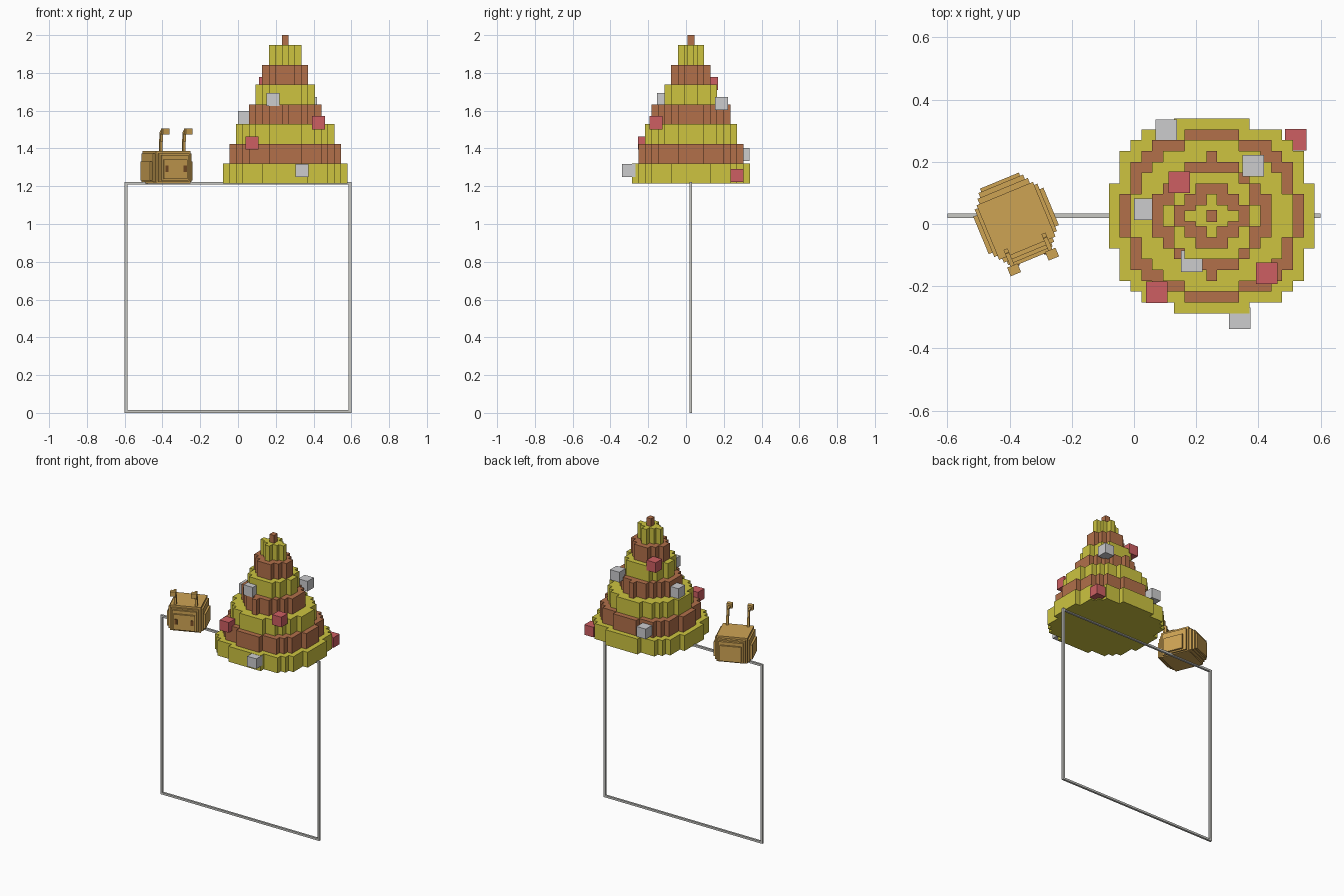
import bpy, bmesh, math
from mathutils import Matrix, Vector

if "Cube" in bpy.data.objects:
    bpy.data.objects.remove(bpy.data.objects["Cube"])


def material(name, r, g, b):
    def lin(c):
        c /= 255
        return c / 12.92 if c < 0.04 else ((c + 0.055) / 1.055) ** 2.4
    m = bpy.data.materials.new(name)
    m.diffuse_color = (lin(r), lin(g), lin(b), 1)
    m.use_nodes = True
    m.node_tree.nodes["Principled BSDF"].inputs["Base Color"].default_value = m.diffuse_color
    return m


YELLOW = material("yellow", 205, 196, 64)
BROWN = material("brown", 178, 112, 74)
SILVER = material("silver", 204, 204, 206)
FRAME = material("frame_grey", 200, 200, 196)
RED = material("soft_red", 205, 95, 98)
TAN = material("tan", 206, 163, 84)
DARK = material("dark_brown", 120, 78, 38)


def finish(name, bm, mat):
    bmesh.ops.recalc_face_normals(bm, faces=bm.faces[:])
    me = bpy.data.meshes.new(name)
    bm.to_mesh(me)
    bm.free()
    me.materials.append(mat)
    ob = bpy.data.objects.new(name, me)
    bpy.context.collection.objects.link(ob)
    return ob


def boxes(name, mat, items, matrix=Matrix()):
    """items: (centre, full size) pairs joined into one object"""
    bm = bmesh.new()
    for c, s in items:
        m = matrix @ Matrix.Translation(c) @ Matrix.Diagonal((*s, 1))
        bmesh.ops.create_cube(bm, size=1, matrix=m)
    return finish(name, bm, mat)


# Stepped tree: each tier is (half x, half y) steps in voxel units
U = 0.0348
CX, CY, BASE, TIER = 0.25, 0.026, 1.215, 0.1045
TIERS = [
    [(3.5, 9), (6.5, 8), (7.5, 7), (8.5, 6), (9.5, 3)],
    [(2.5, 8), (5.5, 7), (6.5, 6), (7.5, 5), (8.5, 2)],
    [(2.5, 7), (4.5, 6), (5.5, 5), (6.5, 4), (7.5, 2)],
    [(0.5, 6), (2.5, 5), (3.5, 4), (4.5, 3), (5.5, 2)],
    [(2.5, 4), (3.5, 3), (4.5, 1)],
    [(1.5, 3), (2.5, 2), (3.5, 1)],
    [(0.5, 2), (1.5, 1), (2.5, 0.5)],
    [(0.5, 0.55)],
]


def tier(i, steps):
    quad = []
    for k in range(len(steps) - 1, -1, -1):
        hx, hy = steps[k]
        quad.append((hx, hy))
        if k:
            quad.append((steps[k - 1][0], hy))
    half = quad + [(-x, y) for x, y in reversed(quad)]
    outline = half + [(-x, -y) for x, y in half]
    z0 = BASE + i * TIER
    h = TIER if i < 7 else 2.0 - z0
    bm = bmesh.new()
    f = bm.faces.new([bm.verts.new((CX + x * U, CY + y * U, z0)) for x, y in outline])
    top = bmesh.ops.extrude_face_region(bm, geom=[f], use_keep_orig=True)["geom"]
    bmesh.ops.translate(bm, vec=(0, 0, h),
                        verts=[v for v in top if isinstance(v, bmesh.types.BMVert)])
    finish(f"tree_tier_{i + 1}", bm, BROWN if i % 2 else YELLOW)


for i, steps in enumerate(TIERS):
    tier(i, steps)

# Cube ornaments
S = (0.069,) * 3
boxes("silver_ornaments", SILVER, [(c, S) for c in (
    (0.103, 0.302, 1.368), (0.383, 0.187, 1.637), (0.034, 0.048, 1.565),
    (0.185, -0.12, 1.66), (0.34, -0.303, 1.284))])
boxes("red_ornaments", RED, [(c, S) for c in (
    (0.52, 0.27, 1.257), (0.145, 0.134, 1.745),
    (0.427, -0.158, 1.536), (0.073, -0.219, 1.428))])

# Thin square frame
T, H = 0.014, 1.222
boxes("frame", FRAME,
      [((s * (0.6 - T / 2), CY, H / 2), (T, T, H)) for s in (-1, 1)]
      + [((0, CY, z), (1.2 - 2 * T, T, T)) for z in (T / 2, H - T / 2)])

# Small creature, turned towards front right
M = Matrix.Translation((-0.379, 0.01, BASE)) @ Matrix.Rotation(math.radians(22.5), 4, 'Z')
boxes("creature_body", TAN, [
    ((0, 0, 0.086), (0.196, 0.19, 0.172)),
    ((0, 0.002, 0.084), (0.175, 0.222, 0.150)),
    ((0, 0.002, 0.082), (0.218, 0.165, 0.150)),
    ((0, 0.004, 0.082), (0.155, 0.25, 0.135)),
    ((0, 0, 0.066), (0.244, 0.13, 0.10)),
    ((0, 0.004, 0.075), (0.135, 0.272, 0.105)),
], M)

# Eyes on the face
boxes("creature_eyes", DARK,
      [((s * 0.052, -0.132, 0.078), (0.018, 0.008, 0.034)) for s in (-1, 1)], M)

# Feelers: stem, forward jog and block tip on each side
parts = []
for s in (-1, 1):
    x = s * 0.066
    parts += [((x, -0.078, 0.20), (0.014, 0.014, 0.07)),
              ((x, -0.090, 0.248), (0.014, 0.014, 0.05)),
              ((x, -0.108, 0.272), (0.014, 0.045, 0.014)),
              ((x, -0.143, 0.275), (0.036, 0.03, 0.032))]
boxes("creature_feelers", TAN, parts, M)
